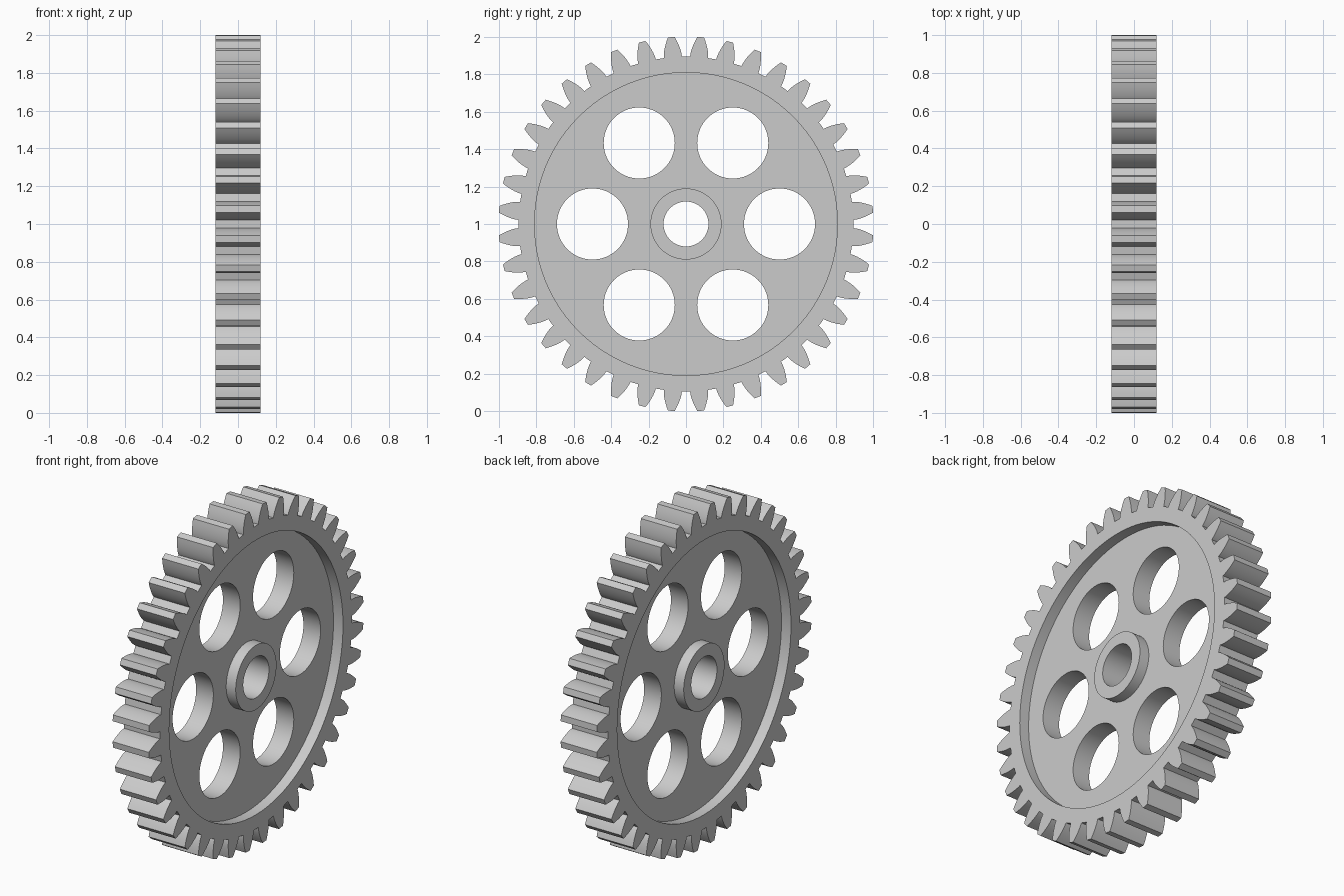
import bpy, bmesh, math
from mathutils import Matrix

cube = bpy.data.objects.get("Cube")
if cube:
    bpy.data.objects.remove(cube, do_unlink=True)

TEETH = 40
HALF_WIDTH = 0.118
HALF_WEB = 0.056
MODULE = 2 / (TEETH + 2) * 1.002
RECESS, HUB, BORE = 0.81, 0.19, 0.12
HOLE, HOLE_RING = 0.19, 0.5

steel = bpy.data.materials.new("light_grey")
steel.use_nodes = True
grey = (0.6, 0.6, 0.6, 1)
steel.diffuse_color = grey
steel.node_tree.nodes["Principled BSDF"].inputs["Base Color"].default_value = grey


def polar(r, a):
    return (r * math.cos(a), r * math.sin(a))


def circle(r, centre=(0, 0), n=96):
    pts = [polar(r, math.tau * i / n) for i in range(n)]
    return [(x + centre[0], y + centre[1]) for x, y in pts]


def gear_outline():
    """Involute teeth, straddling the vertical and horizontal axes."""
    pitch = MODULE * TEETH / 2
    tip, root = pitch + MODULE, pitch - 1.25 * MODULE
    base = pitch * math.cos(math.radians(20))

    def inv(r):
        a = math.acos(min(1, base / r))
        return math.tan(a) - a

    # One flank, from root to tip, as radius and half angle
    steps = 6
    radii = [root] + [base + (tip - base) * i / steps for i in range(steps + 1)]
    flank = [(r, math.pi / (2 * TEETH) + inv(pitch) - inv(r)) for r in radii]
    pts = []
    for k in range(TEETH):
        mid = math.tau * (k + 0.5) / TEETH
        pts += [polar(r, mid - a) for r, a in flank]
        pts += [polar(r, mid + a) for r, a in reversed(flank)]
    return pts


def plate(name, outlines, half):
    """Fill the outlines (inner ones become holes) and extrude along x."""
    curve = bpy.data.curves.new(name, "CURVE")
    curve.dimensions = "2D"
    curve.fill_mode = "BOTH"
    curve.extrude = half
    for pts in outlines:
        spline = curve.splines.new("POLY")
        spline.points.add(len(pts) - 1)
        for p, (x, y) in zip(spline.points, pts):
            p.co = (x, y, 0, 1)
        spline.use_cyclic_u = True
    temp = bpy.data.objects.new(name + "_outline", curve)
    bpy.context.collection.objects.link(temp)
    graph = bpy.context.evaluated_depsgraph_get()
    mesh = bpy.data.meshes.new_from_object(temp.evaluated_get(graph))
    bpy.data.objects.remove(temp, do_unlink=True)
    bpy.data.curves.remove(curve)

    # Stand the plate up: outline in the yz plane, thickness along x
    bm = bmesh.new()
    bm.from_mesh(mesh)
    bm.transform(Matrix(((0, 0, 1, 0), (1, 0, 0, 0), (0, 1, 0, 1), (0, 0, 0, 1))))
    bmesh.ops.remove_doubles(bm, verts=bm.verts, dist=0.0001)
    bmesh.ops.recalc_face_normals(bm, faces=bm.faces)
    bm.to_mesh(mesh)
    bm.free()
    mesh.materials.clear()
    mesh.materials.append(steel)
    obj = bpy.data.objects.new(name, mesh)
    bpy.context.collection.objects.link(obj)
    bpy.ops.object.select_all(action="DESELECT")
    obj.select_set(True)
    bpy.context.view_layer.objects.active = obj
    bpy.ops.object.shade_smooth_by_angle(angle=math.radians(25))
    return obj


# Toothed rim, full width
plate("toothed_rim", [gear_outline(), circle(RECESS)], HALF_WIDTH)

# Thinner web with six round lightening holes
holes = [circle(HOLE, polar(HOLE_RING, math.tau * i / 6), 64) for i in range(6)]
plate("web", [circle(RECESS + 0.003), circle(HUB - 0.003)] + holes, HALF_WEB)

# Hub with the shaft bore
plate("hub", [circle(HUB), circle(BORE)], HALF_WIDTH)
